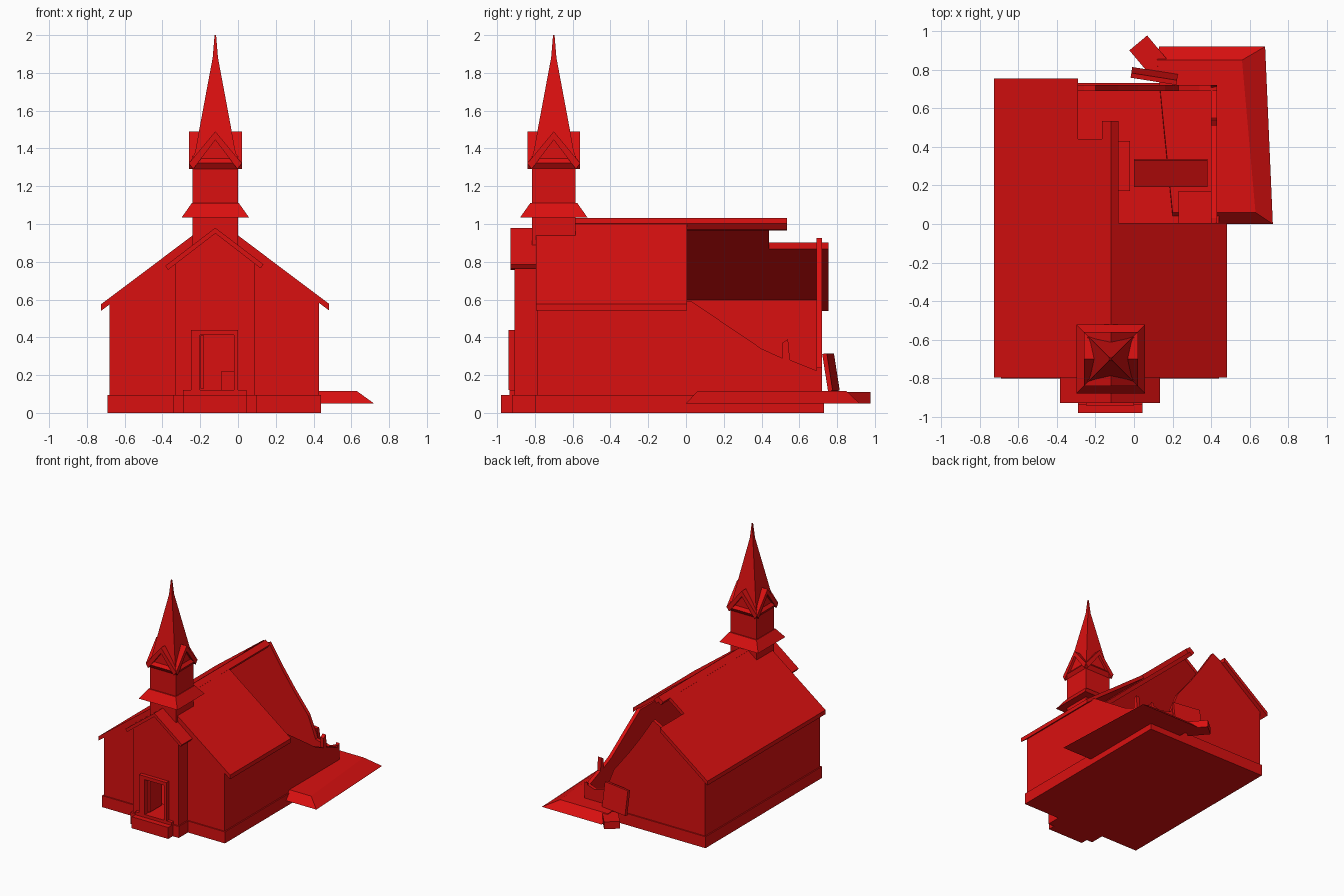
import bpy
import bmesh
from math import radians
from mathutils import Matrix, Vector

if "Cube" in bpy.data.objects:
    bpy.data.objects.remove(bpy.data.objects["Cube"])

red = bpy.data.materials.new("church_red")
red.use_nodes = True
red.diffuse_color = (0.7, 0.005, 0.005, 1)
red.node_tree.nodes["Principled BSDF"].inputs["Base Color"].default_value = red.diffuse_color

CX, TY = -0.12, -0.70    # ridge line and tower centre
PITCH = 0.752            # roof slope


def finish(name, bm):
    bmesh.ops.recalc_face_normals(bm, faces=bm.faces)
    mesh = bpy.data.meshes.new(name)
    bm.to_mesh(mesh)
    bm.free()
    mesh.materials.append(red)
    obj = bpy.data.objects.new(name, mesh)
    bpy.context.collection.objects.link(obj)
    return obj


def prism(name, axis, pts, a, b):
    """Extrude a flat outline along an axis from a to b."""
    place = {"x": lambda p: (a, p[0], p[1]), "y": lambda p: (p[0], a, p[1]),
             "z": lambda p: (p[0], p[1], a)}[axis]
    bm = bmesh.new()
    face = bm.faces.new([bm.verts.new(place(p)) for p in pts])
    out = bmesh.ops.extrude_face_region(bm, geom=[face])
    step = Vector([(b - a) * (axis == k) for k in "xyz"])
    bmesh.ops.translate(bm, vec=step, verts=[v for v in out["geom"] if isinstance(v, bmesh.types.BMVert)])
    return finish(name, bm)


def box(name, x, y, z, turn=None):
    """Box from ranges, optionally turned about its own centre."""
    mid = Vector([(r[0] + r[1]) / 2 for r in (x, y, z)])
    size = [r[1] - r[0] for r in (x, y, z)] + [1]
    bm = bmesh.new()
    bmesh.ops.create_cube(bm, size=1, matrix=Matrix.Translation(mid) @ (turn or Matrix()) @ Matrix.Diagonal(size))
    return finish(name, bm)


def square_rings(name, rings):
    """Loft square rings of (half width, height) around the tower axis."""
    bm = bmesh.new()
    loops = [[bm.verts.new((CX + sx * h, TY + sy * h, z))
              for sx, sy in ((-1, -1), (1, -1), (1, 1), (-1, 1))] for h, z in rings]
    for lo, hi in zip(loops, loops[1:]):
        for i in range(4):
            j = (i + 1) % 4
            bm.faces.new((lo[i], lo[j], hi[j], hi[i]))
    bm.faces.new(loops[0])
    bm.faces.new(loops[-1])
    return finish(name, bm)


def chevron(c, left, right, top, slope, thick):
    """Gable roof section with separate reach on each side of the ridge."""
    l, r = top - left * slope, top - right * slope
    return [(c - left, l), (c, top), (c + right, r),
            (c + right - thick / 2, r - thick * 0.7), (c, top - thick), (c - left + thick / 2, l - thick * 0.7)]


def slope_slab(x0, x1, drop=0.035):
    z0, z1 = [1.03 - PITCH * abs(x - CX) for x in (x0, x1)]
    return [(x0, z0), (x1, z1), (x1, z1 - drop), (x0, z0 - drop)]


# Base
box("plinth", (-0.69, 0.44), (-0.8, 0.73), (0, 0.095))
box("porch_plinth", (-0.345, 0.1), (-0.92, -0.79), (0, 0.095))
box("door_step", (-0.29, 0.045), (-0.98, -0.9), (0, 0.095))
box("door_sill", (-0.29, 0.045), (-0.935, -0.7), (0.05, 0.12))

# Hall walls
box("whole_side_wall", (-0.68, -0.65), (-0.79, 0.72), (0.09, 0.6))
front_wall = prism("front_wall", "y", [(-0.68, 0.09), (0.43, 0.09), (0.43, 0.59), (CX, 1.0), (-0.68, 0.59)], -0.79, -0.76)
prism("broken_side_wall", "x",
      [(-0.79, 0.09), (0.72, 0.09), (0.72, 0.25), (0.7, 0.22), (0.55, 0.28), (0.54, 0.39),
       (0.51, 0.37), (0.51, 0.29), (0.4, 0.34), (0.03, 0.59), (-0.79, 0.59)], 0.4, 0.43)
prism("broken_back_wall", "y",
      [(-0.68, 0.09), (0.43, 0.09), (0.43, 0.24), (0.34, 0.21), (0.23, 0.24), (0.16, 0.42), (0.02, 0.6),
       (-0.08, 0.74), (-0.2, 0.925), (-0.26, 0.895), (-0.68, 0.59)], 0.69, 0.72)

# Hall roof: one whole slope with a notch, one half lost, and the ridge strip
prism("whole_roof_slope", "y", slope_slab(-0.725, CX), -0.795, 0.44)
prism("whole_roof_end", "y", slope_slab(-0.725, -0.29), 0.44, 0.755)
prism("remaining_roof_slope", "y", slope_slab(0.483, CX), -0.795, 0.005)
prism("ridge_strip", "y", chevron(CX, 0.045, 0.04, 1.032, PITCH, 0.045), -0.795, 0.535)

# Porch with a doorway cut through into the hall
porch = prism("porch", "y", [(-0.33, 0.09), (0.09, 0.09), (0.09, 0.8), (CX, 0.96), (-0.33, 0.8)], -0.908, -0.78)
prism("porch_roof", "y", chevron(CX, 0.265, 0.255, 0.98, 0.76, 0.03), -0.928, -0.79)
cutter = box("doorway_cutter", (-0.2, -0.02), (-1.1, -0.7), (0.12, 0.415))
cutter.hide_render = True
cutter.hide_viewport = True
cutter.display_type = "WIRE"
for wall in (porch, front_wall):
    mod = wall.modifiers.new("doorway", "BOOLEAN")
    mod.object = cutter
    mod.solver = "EXACT"
box("door_jamb_a", (-0.25, -0.2), (-0.94, -0.9), (0.12, 0.42))
box("door_jamb_b", (-0.02, 0.0), (-0.94, -0.9), (0.12, 0.42))
box("door_lintel", (-0.25, 0.0), (-0.94, -0.9), (0.412, 0.44))
box("open_door", (-0.198, -0.18), (-0.9, -0.74), (0.13, 0.41))

# Bell tower
box("tower", (CX - 0.12, CX + 0.12), (TY - 0.115, TY + 0.115), (0.85, 1.36))
square_rings("tower_skirt", [(0.178, 1.035), (0.125, 1.11)])
for axis, mid in (("x", TY), ("y", CX)):
    across = CX if axis == "x" else TY
    prism("belfry_gable_" + axis, axis, [(mid - 0.12, 1.3), (mid + 0.12, 1.3), (mid, 1.46)], across - 0.12, across + 0.12)
    prism("belfry_roof_" + axis, axis, chevron(mid, 0.14, 0.14, 1.49, 1.2, 0.045), across - 0.14, across + 0.14)
square_rings("spire", [(0.128, 1.31), (0.105, 1.39), (0.085, 1.5), (0.014, 1.88), (0.004, 2.0)])

# Collapsed rubble bank beside the broken corner
outer = [(0.13, 0.92), (0.68, 0.92), (0.72, 0.0), (0.2, 0.0)]
inner = [(0.12, 0.85), (0.56, 0.85), (0.63, 0.06), (0.2, 0.06)]
bm = bmesh.new()
low = [bm.verts.new((x, y, 0.05)) for x, y in outer]
high = [bm.verts.new((x, y, 0.115)) for x, y in inner]
bm.faces.new(low)
bm.faces.new(high)
for i in range(4):
    j = (i + 1) % 4
    bm.faces.new((low[i], low[j], high[j], high[i]))
finish("rubble_bank", bm)

# Loose debris
box("leaning_panel", (-0.015, 0.225), (0.755, 0.78), (0.115, 0.315),
    Matrix.Rotation(radians(-9), 4, "Z") @ Matrix.Rotation(radians(9), 4, "X"))
box("fallen_block", (0.02, 0.14), (0.78, 0.96), (0.05, 0.11), Matrix.Rotation(radians(40), 4, "Z"))
box("fallen_roof_panel", (0.0, 0.38), (0.19, 0.34), (0.14, 0.16), Matrix.Rotation(radians(25), 4, "X"))
box("inner_block", (0.23, 0.4), (0.0, 0.17), (0.09, 0.24))
box("inner_bench", (-0.09, -0.02), (0.17, 0.43), (0.09, 0.22))
